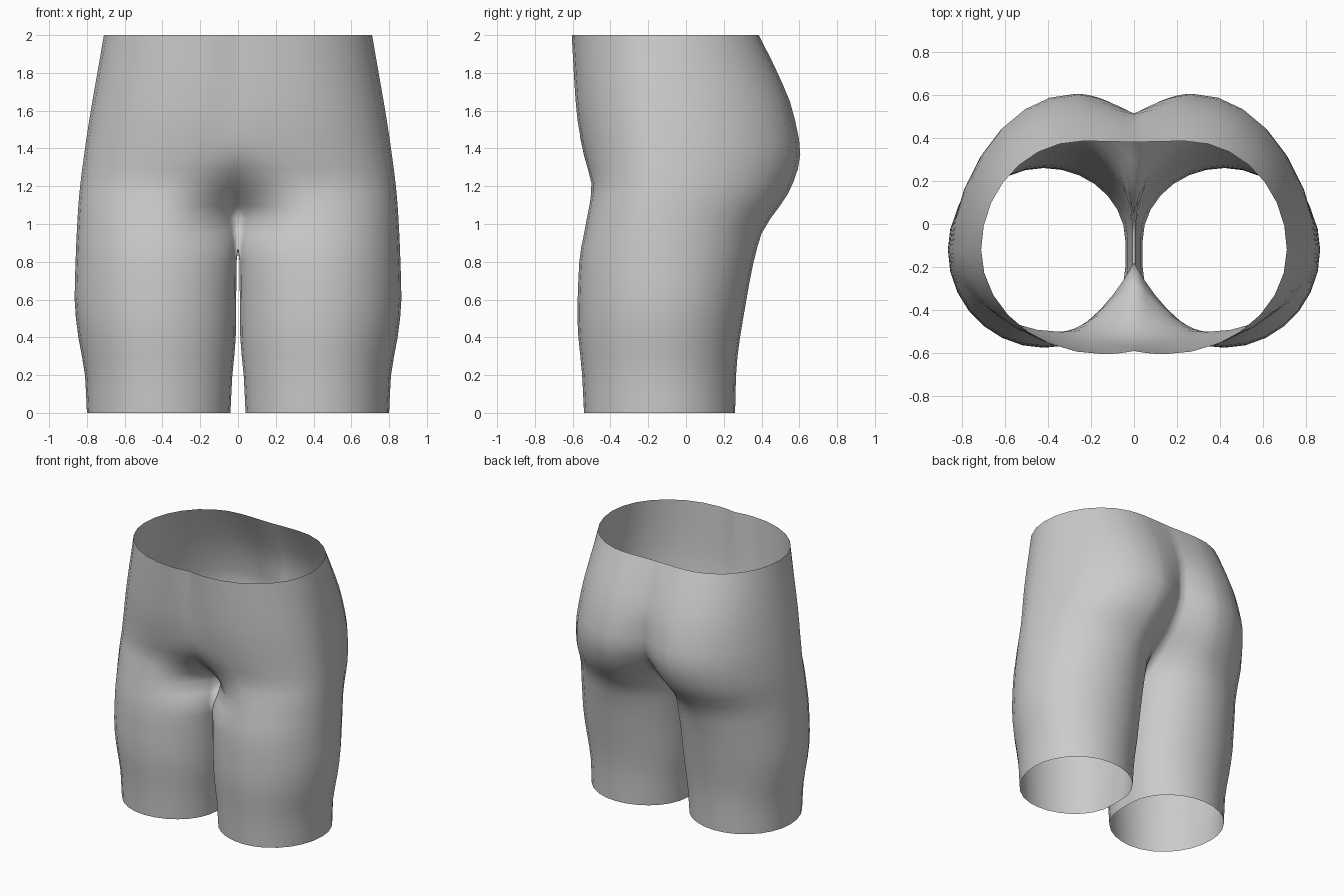
import bpy
import bmesh
from math import sin, cos, pi

cube = bpy.data.objects.get("Cube")
if cube:
    bpy.data.objects.remove(cube, do_unlink=True)

# Height profiles of one half: (height, value)
SIDE_X = [(0, .8), (.2, .81), (.4, .845), (.6, .865), (.8, .86), (1.1, .845), (1.4, .81), (2, .71)]
FRONT_Y = [(0, -.54), (.2, -.55), (.5, -.575), (.8, -.565), (1, -.53), (1.2, -.5), (1.36, -.54), (1.6, -.58), (2, -.605)]
FRONT_X = [(0, .42), (.8, .42), (1.1, .4), (1.25, .32), (1.4, .22), (2, .14)]
BACK_Y = [(0, .26), (.2, .265), (.6, .32), (.95, .4), (1.1, .5), (1.2, .56), (1.37, .605), (1.6, .565), (1.8, .485), (2, .385)]
BACK_X = [(0, .42), (.8, .4), (1.1, .32), (1.37, .27), (2, .24)]
FRONT_MID_Y = [(0, -.2), (.8, -.24), (.88, -.27), (1.03, -.18), (1.1, -.27), (1.2, -.4), (1.3, -.5), (1.4, -.55), (1.6, -.575), (2, -.59)]
BACK_MID_Y = [(0, -.08), (.8, 0), (.88, .04), (1, .15), (1.1, .28), (1.2, .4), (1.4, .51), (1.6, .515), (1.8, .46), (2, .38)]
INNER_X = [(0, .04), (.2, .03), (.4, .012), (.8, .008)]
ROUNDNESS = [(0, 1), (.8, 1), (.9, .7), (1.1, .1), (1.3, 0), (2, 0)]

CROTCH_Z = .88
WIDEST_Y = -.12
HEIGHTS = [0, .1, .2, .3, .4, .5, .6, .7, .8, CROTCH_Z, .95, 1.03, 1.1, 1.16,
           1.22, 1.29, 1.37, 1.45, 1.55, 1.65, 1.75, 1.87, 2]
STEPS = 7    # columns in each quarter of the thigh
BRIDGE = 3   # columns across the inner thigh


def sample(profile, z):
    """Smooth, overshoot-free interpolation of a height profile."""
    slopes = [(b[1] - a[1]) / (b[0] - a[0]) for a, b in zip(profile, profile[1:])]

    def tangent(i):
        if i == 0 or i == len(slopes):
            return slopes[min(i, len(slopes) - 1)]
        a, b = slopes[i - 1], slopes[i]
        return 2 * a * b / (a + b) if a * b > 0 else 0

    for i, ((z0, v0), (z1, v1)) in enumerate(zip(profile, profile[1:])):
        if z <= z1:
            h = z1 - z0
            t = (z - z0) / h
            s = t * t * (3 - 2 * t)
            return (v0 + (v1 - v0) * s + h * t * (1 - t) ** 2 * tangent(i)
                    - h * t * t * (1 - t) * tangent(i + 1))
    return profile[-1][1]


def outline(z):
    """Half cross-section from the back middle, around the side, to the front middle."""
    inner = sample(INNER_X, z) if z < CROTCH_Z else 0
    roundness = sample(ROUNDNESS, z)
    side = sample(SIDE_X, z)

    def quarters(peak_x, peak_y, mid_y):
        toward_middle, toward_side = [], []
        for i in range(STEPS + 1):
            t = i / STEPS
            c, s = cos(t * pi / 2), sin(t * pi / 2)
            pull = t + (s - t) * roundness
            toward_middle.append((peak_x + (inner - peak_x) * pull, mid_y + (peak_y - mid_y) * c, z))
            toward_side.append((peak_x + (side - peak_x) * s, WIDEST_Y + (peak_y - WIDEST_Y) * c, z))
        return toward_middle, toward_side

    back_mid, back_side = quarters(sample(BACK_X, z), sample(BACK_Y, z), sample(BACK_MID_Y, z))
    front_mid, front_side = quarters(sample(FRONT_X, z), sample(FRONT_Y, z), sample(FRONT_MID_Y, z))
    return back_mid[::-1] + back_side[1:] + front_side[-2::-1] + front_mid[1:]


def bridge(ring, z):
    """Inner thigh points that close a leg ring."""
    (x0, y0, _), (x1, y1, _) = ring[-1], ring[0]
    drop = .02 if z == CROTCH_Z else 0
    points = []
    for i in range(1, BRIDGE + 1):
        t = i / (BRIDGE + 1)
        points.append((x0 + (x1 - x0) * t, y0 + (y1 - y0) * t, z - drop * sin(t * pi)))
    return points


# Skin of one half: closed rings for the leg, open strips above the crotch
bm = bmesh.new()
rows = []
for z in HEIGHTS:
    points = outline(z)
    if z <= CROTCH_Z:
        points += bridge(points, z)
    rows.append([bm.verts.new(p) for p in points])

for z, low, high in zip(HEIGHTS[1:], rows, rows[1:]):
    count = len(high)
    closed = z <= CROTCH_Z
    for i in range(count if closed else count - 1):
        j = (i + 1) % count
        bm.faces.new((low[i], high[i], high[j], low[j]))
bmesh.ops.reverse_faces(bm, faces=[f for f in bm.faces if False])
# Turn the skin outward, judged at the widest column
bm.normal_update()
widest = max(bm.faces, key=lambda f: f.calc_center_median().x)
if widest.normal.x < 0:
    bmesh.ops.reverse_faces(bm, faces=bm.faces[:])

mesh = bpy.data.meshes.new("hips_and_thighs")
bm.to_mesh(mesh)
bm.free()
body = bpy.data.objects.new("hips_and_thighs", mesh)
bpy.context.collection.objects.link(body)

# Plain grey over the whole skin
grey = bpy.data.materials.new("light_grey")
grey.use_nodes = True
colour = (.6, .6, .6, 1)
grey.diffuse_color = colour
grey.node_tree.nodes["Principled BSDF"].inputs["Base Color"].default_value = colour
mesh.materials.append(grey)

# Other half
mirror = body.modifiers.new("other_half", "MIRROR")
mirror.use_clip = True
mirror.merge_threshold = .001

mesh.shade_smooth()
